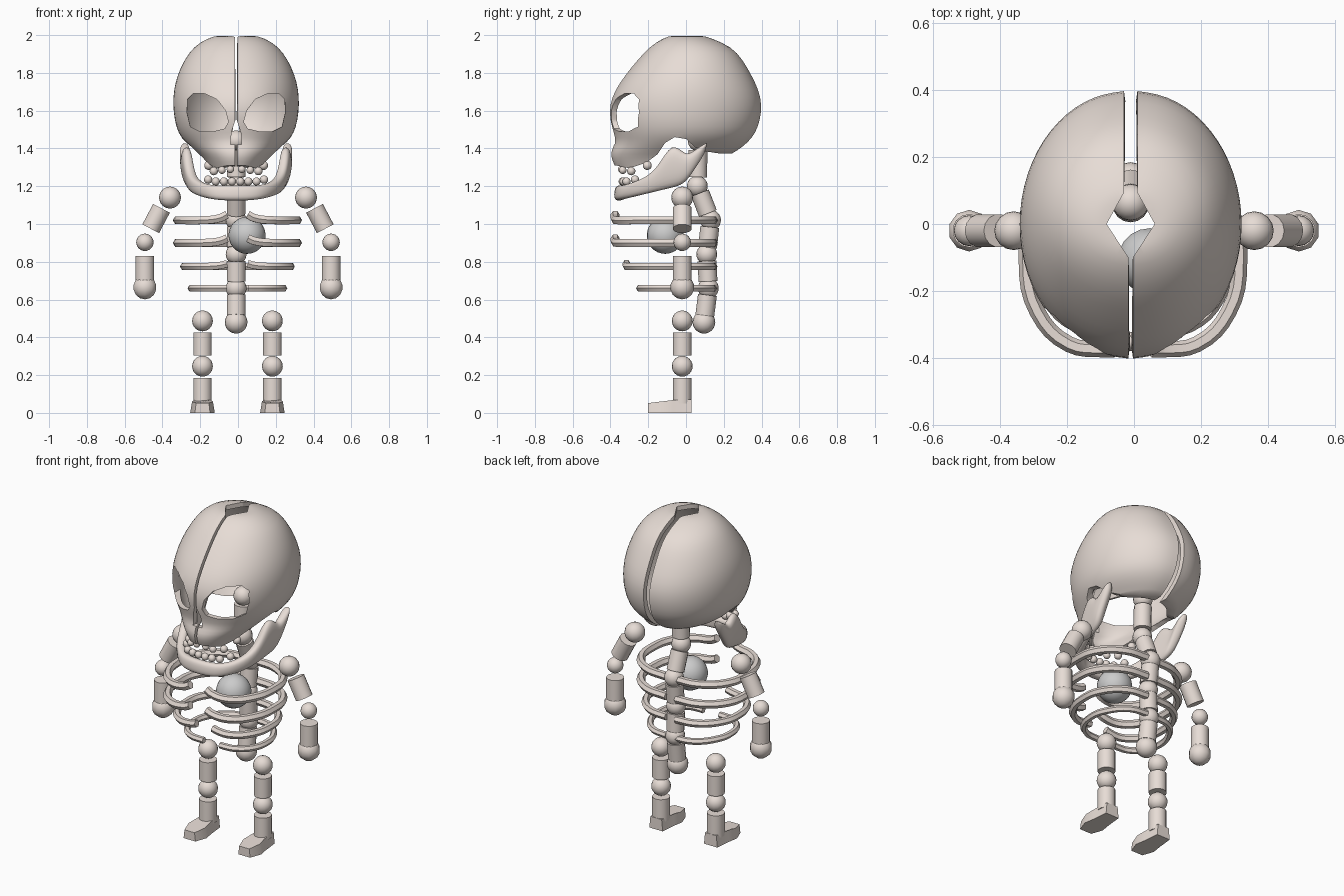
import bpy, bmesh, math
from mathutils import Vector

if "Cube" in bpy.data.objects:
    bpy.data.objects.remove(bpy.data.objects["Cube"])

CX = -0.01  # mid-line of skull and spine
bone = bpy.data.materials.new("bone")
bone.diffuse_color = (0.80, 0.72, 0.67, 1)
bone.use_nodes = True
bone.node_tree.nodes["Principled BSDF"].inputs["Base Color"].default_value = bone.diffuse_color


def finish(ob, angle=40, mat=bone):
    """Apply modifiers, shade and colour."""
    bpy.ops.object.select_all(action='DESELECT')
    ob.select_set(True)
    bpy.context.view_layer.objects.active = ob
    bpy.ops.object.convert(target='MESH')
    bpy.ops.object.shade_smooth_by_angle(angle=math.radians(angle))
    if mat:
        ob.data.materials.clear()
        ob.data.materials.append(mat)
    return ob


def mesh_object(name, verts, faces, loc=(0, 0, 0), fix=False):
    me = bpy.data.meshes.new(name)
    me.from_pydata(verts, [], faces)
    if fix:
        bm = bmesh.new()
        bm.from_mesh(me)
        bmesh.ops.recalc_face_normals(bm, faces=bm.faces)
        bm.to_mesh(me)
        bm.free()
    ob = bpy.data.objects.new(name, me)
    ob.location = loc
    bpy.context.collection.objects.link(ob)
    return ob


def prism(name, a, b, loc=(0, 0, 0)):
    """Solid between two matching outlines."""
    n = len(a)
    faces = [tuple(range(n)), tuple(range(2 * n - 1, n - 1, -1))]
    faces += [(i, i + n, (i + 1) % n + n, (i + 1) % n) for i in range(n)]
    return mesh_object(name, a + b, faces, loc, True)


def ball(name, p, r, sz=1, mat=bone, seg=16):
    bpy.ops.mesh.primitive_uv_sphere_add(segments=seg, ring_count=seg * 3 // 4, radius=r, location=p)
    ob = bpy.context.object
    ob.name = name
    ob.scale.z = sz
    return finish(ob, 60, mat)


def rod(name, a, b, r, seg=14):
    a, b = Vector(a), Vector(b)
    bpy.ops.mesh.primitive_cylinder_add(vertices=seg, radius=r, depth=(b - a).length, location=(a + b) / 2)
    ob = bpy.context.object
    ob.name = name
    ob.rotation_euler = (b - a).to_track_quat('Z', 'Y').to_euler()
    return finish(ob)


# Skull half-shell: rings of height, front y, back y, half width
rings = [(2.0, -.07, .08, .09), (1.985, -.12, .13, .15), (1.94, -.19, .24, .225), (1.87, -.255, .30, .275),
         (1.79, -.32, .345, .312), (1.71, -.375, .385, .332), (1.63, -.405, .402, .336), (1.55, -.402, .392, .328),
         (1.48, -.383, .368, .308), (1.43, -.372, .325, .27), (1.39, -.396, .275, .225), (1.35, -.396, .2, .18),
         (1.31, -.378, .15, .155), (1.26, -.35, .12, .13)]
N = 16
verts, faces = [(.012, 0, 1.99)], []
for z, yf, yb, w in rings:
    for j in range(N + 1):
        p = math.pi * j / N
        g = .007 + .013 * (j / N) ** 2
        verts.append((g + (w - g) * math.sin(p), (yf + yb) / 2 - (yb - yf) / 2 * math.cos(p), z))
for j in range(N):
    faces.append((0, 1 + j, 2 + j))
    for i in range(len(rings) - 1):
        a = 1 + i * (N + 1) + j
        faces.append((a, a + N + 1, a + N + 2, a + 1))
skull = mesh_object("skull", verts, faces, (CX, 0, 0))
m = skull.modifiers.new("smooth", 'SUBSURF')
m.levels = m.render_levels = 1
m = skull.modifiers.new("shell", 'SOLIDIFY')
m.thickness, m.offset = .028, -1

# Skull openings: underside, eye socket, nose and crown gap
under = [(-.7, 1.1), (-.7, 1.31), (-.37, 1.31), (-.3, 1.295), (-.21, 1.325), (-.15, 1.37), (-.11, 1.43),
         (-.06, 1.46), (0, 1.45), (.05, 1.405), (.1, 1.385), (.18, 1.373), (.7, 1.368), (.7, 1.1)]
eye = [(.04, 1.54), (.055, 1.6), (.1, 1.66), (.165, 1.69), (.225, 1.69), (.255, 1.66), (.258, 1.59),
       (.24, 1.515), (.19, 1.49), (.12, 1.49), (.06, 1.505)]
nose = [(-.03, 1.42), (.03, 1.42), (.024, 1.49), (0, 1.56), (-.024, 1.49)]
kite = [(0, -.11), (.072, 0), (0, .13), (-.072, 0)]
cutters = [
    prism("cut_under", [(-.6, y, z) for y, z in under], [(.6, y, z) for y, z in under]),
    prism("cut_eye", [(x * 1.03, -.6, z) for x, z in eye], [(x, -.12, z) for x, z in eye]),
    prism("cut_nose", [(x, -.6, z) for x, z in nose], [(x, -.2, z) for x, z in nose]),
    prism("cut_crown", [(x, y, 1.9) for x, y in kite], [(x, y, 2.1) for x, y in kite])]
for c in cutters:
    c.location.x = CX
    c.hide_render = True
    m = skull.modifiers.new(c.name, 'BOOLEAN')
    m.object, m.operation, m.solver = c, 'DIFFERENCE', 'EXACT'
m = skull.modifiers.new("mirror", 'MIRROR')
m.use_clip = m.use_mirror_merge = False
bpy.context.view_layer.update()
finish(skull, 45)
for c in cutters:
    bpy.data.objects.remove(c)

# Lower jaw: strip of x, y, bottom z, top z
half = [(.06, -.355, 1.122, 1.205), (.14, -.33, 1.13, 1.205), (.21, -.245, 1.15, 1.235), (.245, -.16, 1.17, 1.29),
        (.262, -.085, 1.185, 1.45), (.27, -.01, 1.205, 1.36), (.272, .03, 1.27, 1.39), (.272, .11, 1.40, 1.44)]
strip = [(-x, y, b, t) for x, y, b, t in reversed(half)] + half
verts, faces = [], []
for x, y, b, t in strip:
    verts += [(x * .93, y, b), (x, y, (b + t) / 2), (x, y + .01, t)]
for i in range(len(strip) - 1):
    for k in range(2):
        a = 3 * i + k
        faces.append((a, a + 3, a + 4, a + 1))
jaw = mesh_object("lower_jaw", verts, faces, (CX, 0, 0))
m = jaw.modifiers.new("thick", 'SOLIDIFY')
m.thickness, m.offset = .055, 0
m = jaw.modifiers.new("smooth", 'SUBSURF')
m.levels = m.render_levels = 2
finish(jaw, 60)

# Teeth
for s in (-1, 1):
    for x, y, z, r in [(.022, -.335, 1.225, .022), (.065, -.33, 1.225, .022), (.108, -.315, 1.225, .022),
                       (.148, -.27, 1.235, .022), (.03, -.34, 1.29, .02), (.075, -.335, 1.285, .02),
                       (.118, -.29, 1.28, .022), (.145, -.205, 1.31, .024)]:
        ball("tooth", (CX + s * x, y, z), r, seg=12)

# Spine: balls joined by rods
spine = [(.065, 1.44), (.06, 1.2), (.13, 1.02), (.11, .84), (.118, .66), (.095, .48)]
for i, (y, z) in enumerate(spine):
    ball("spine_ball", (CX, y, z), .055 if i < 5 else .06)
    if i:
        a, b = Vector((CX, *spine[i - 1])), Vector((CX, y, z))
        rod("spine_rod", a.lerp(b, .2), a.lerp(b, .8), .05)

# Ribs: width, front y, height, rise of the front end, tube radius
for w, yf, z, rise, r in [(.318, -.375, 1.02, .03, .024), (.318, -.375, .9, .025, .024),
                          (.282, -.315, .775, .015, .022), (.245, -.245, .66, 0, .019)]:
    for s in (-1, 1):
        cu = bpy.data.curves.new("rib", 'CURVE')
        cu.dimensions, cu.resolution_u = '3D', 4
        cu.bevel_depth, cu.bevel_resolution, cu.use_fill_caps = r, 1, True
        path = [(.03, .145, 0), (.55 * w, .125, 0), (.92 * w, .02, 0), (w, .3 * yf, 0), (.9 * w, .7 * yf, 0),
                (.6 * w, .96 * yf, 0), (.09, yf, .4 * rise), (.055, yf, rise)]
        sp = cu.splines.new('BEZIER')
        sp.bezier_points.add(len(path) - 1)
        for bp, (x, y, dz) in zip(sp.bezier_points, path):
            bp.co = (s * x - .003, y, z + dz)
            bp.handle_left_type = bp.handle_right_type = 'AUTO'
        rib = bpy.data.objects.new("rib", cu)
        bpy.context.collection.objects.link(rib)
        finish(rib, 50)

# Heart
ball("heart", (.048, -.11, .94), .098, mat=None, seg=20)

# Limbs
for s in (-1, 1):
    Y = -.02
    ball("shoulder", (s * .36, Y, 1.14), .058)
    rod("upper_arm", (s * .405, Y, 1.083), (s * .462, Y, .975), .05)
    ball("elbow", (s * .493, Y, .903), .046)
    rod("forearm", (s * .493, Y, .83), (s * .493, Y, .69), .05)
    ball("hand", (s * .493, Y, .665), .064, seg=10)
    lx = s * .185 - .003
    ball("hip", (lx, Y, .487), .055)
    rod("thigh", (lx, Y, .425), (lx, Y, .305), .05)
    ball("knee", (lx, Y, .247), .055)
    rod("shin", (lx, Y, .185), (lx, Y, .05), .05)
    sole = [(-.045, .03), (.045, .03), (.055, -.07), (.065, -.13), (.04, -.2), (-.04, -.2), (-.065, -.13), (-.055, -.07)]
    top = [(x * .85, y, .07 + min(0, (y + .05) * .12)) for x, y in sole]
    finish(prism("foot", [(x, y, 0) for x, y in sole], top, (lx, 0, 0)), 30)
